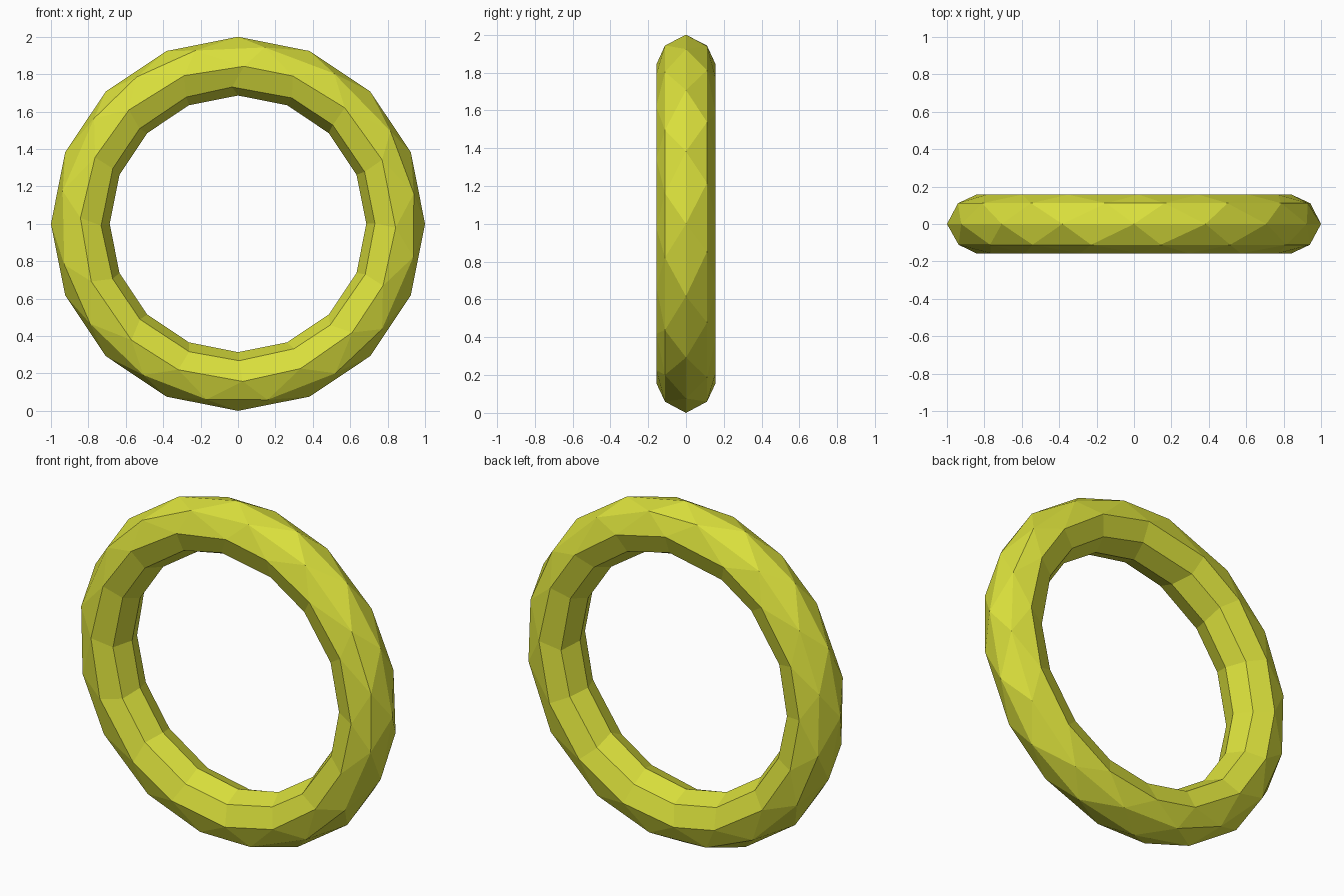
import bpy
import bmesh
import random
from math import sin, cos, pi

if "Cube" in bpy.data.objects:
    bpy.data.objects.remove(bpy.data.objects["Cube"], do_unlink=True)

random.seed(4)
SEGMENTS, SIDES = 16, 8
MAJOR, MINOR = 0.843, 0.157
STAGGERED = (1, SIDES - 1)    # shoulder rows sit half a step round

# Single flat yellow-green colour
yellow = bpy.data.materials.new("yellow_green")
yellow.diffuse_color = (0.70, 0.74, 0.045, 1)
yellow.use_nodes = True
bsdf = yellow.node_tree.nodes["Principled BSDF"]
bsdf.inputs["Base Color"].default_value = yellow.diffuse_color
bsdf.inputs["Roughness"].default_value = 0.8

# Upright ring: each row of points runs round the ring, row 0 outermost
bm = bmesh.new()
rows = []
for side in range(SIDES):
    tube = 2 * pi * side / SIDES
    radius, depth = MAJOR + MINOR * cos(tube), MINOR * sin(tube)
    offset = 0.5 if side in STAGGERED else 0
    row = []
    for seg in range(SEGMENTS):
        wobble = random.uniform(-0.12, 0.12) if depth * depth > 0.001 else 0
        turn = 2 * pi * (seg + offset + wobble) / SEGMENTS
        row.append(bm.verts.new((radius * sin(turn), depth, 1 + radius * cos(turn))))
    rows.append(row)

# Join neighbouring rows: triangles beside a staggered row, quads elsewhere
for side in range(SIDES):
    nxt = (side + 1) % SIDES
    a, b = rows[side], rows[nxt]
    for i in range(SEGMENTS):
        j = (i + 1) % SEGMENTS
        if side in STAGGERED:
            bm.faces.new((a[i], a[j], b[j]))
            bm.faces.new((a[i], b[j], b[i]))
        elif nxt in STAGGERED:
            bm.faces.new((a[i], a[j], b[i]))
            bm.faces.new((a[j], b[j], b[i]))
        else:
            bm.faces.new((a[i], a[j], b[j], b[i]))

bmesh.ops.recalc_face_normals(bm, faces=bm.faces[:])
mesh = bpy.data.meshes.new("faceted_ring")
bm.to_mesh(mesh)
bm.free()
mesh.materials.append(yellow)
ring = bpy.data.objects.new("faceted_ring", mesh)
bpy.context.collection.objects.link(ring)
